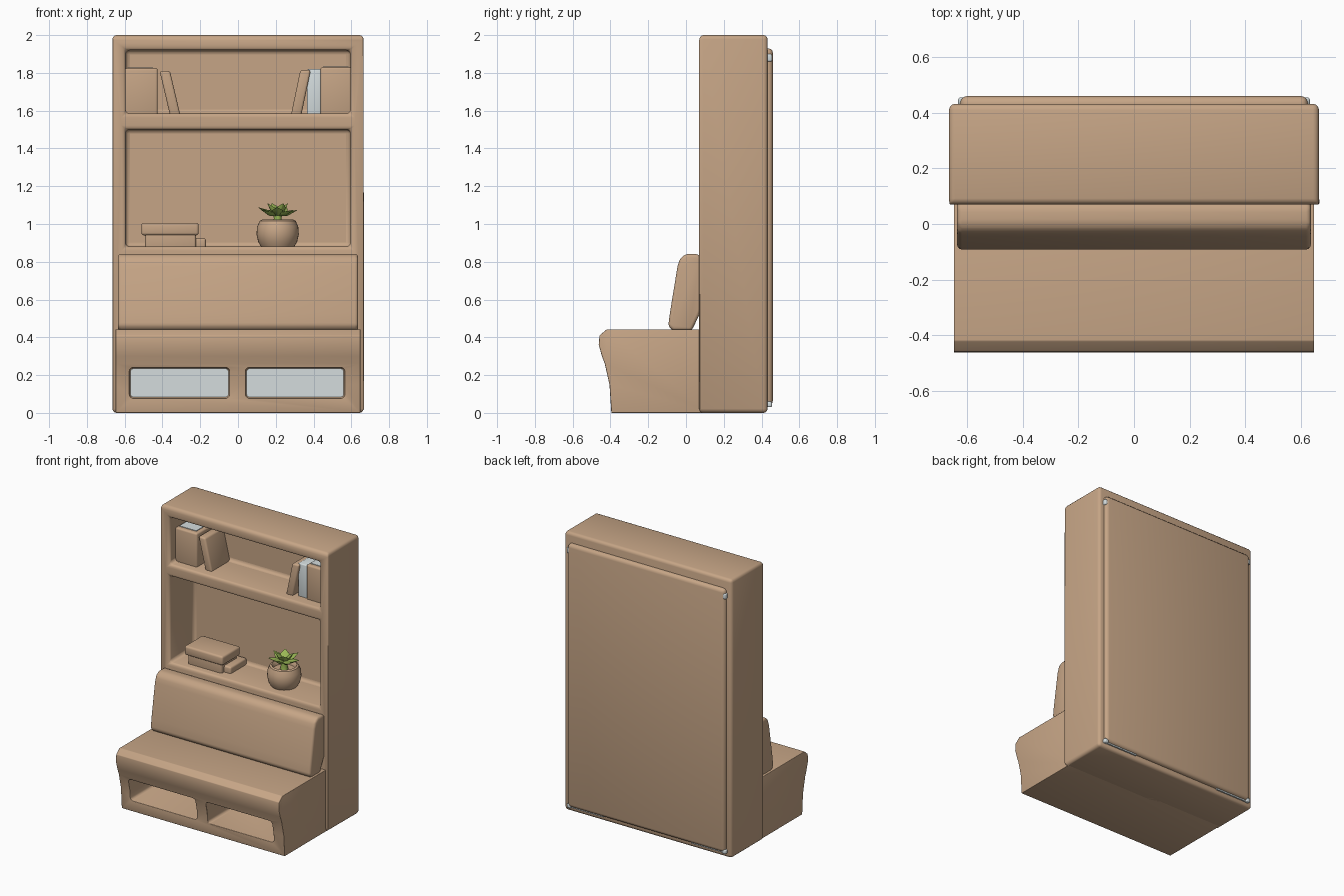
import bpy, bmesh, math
from mathutils import Vector, Matrix

if "Cube" in bpy.data.objects:
    bpy.data.objects.remove(bpy.data.objects["Cube"])


def material(name, rgb):
    m = bpy.data.materials.new(name)
    m.diffuse_color = (*rgb, 1)
    m.use_nodes = True
    m.node_tree.nodes["Principled BSDF"].inputs["Base Color"].default_value = m.diffuse_color
    return m


TAN = material("warm tan", (0.565, 0.376, 0.238))
GREY = material("pale grey", (0.66, 0.72, 0.73))
GREEN = material("leaf green", (0.32, 0.47, 0.09))


def finish(name, bm, mat, bevel=0.0, segments=3, cuts=()):
    bmesh.ops.recalc_face_normals(bm, faces=bm.faces[:])
    me = bpy.data.meshes.new(name)
    bm.to_mesh(me)
    bm.free()
    ob = bpy.data.objects.new(name, me)
    bpy.context.collection.objects.link(ob)
    me.materials.append(mat)
    bpy.ops.object.select_all(action='DESELECT')
    bpy.context.view_layer.objects.active = ob
    ob.select_set(True)
    for c in cuts:
        mod = ob.modifiers.new("cut", 'BOOLEAN')
        mod.object = c
        mod.operation = 'DIFFERENCE'
        mod.solver = 'EXACT'
        bpy.ops.object.modifier_apply(modifier=mod.name)
    for c in cuts:
        bpy.data.objects.remove(c)
    if bevel:
        mod = ob.modifiers.new("soft edges", 'BEVEL')
        mod.width = bevel
        mod.segments = segments
        mod.limit_method = 'ANGLE'
        mod.angle_limit = math.radians(28)
        bpy.ops.object.modifier_apply(modifier=mod.name)
    bpy.ops.object.select_all(action='DESELECT')
    ob.select_set(True)
    bpy.ops.object.shade_smooth_by_angle(angle=math.radians(40))
    return ob


def box(name, x, y, z, mat=TAN, bevel=0.0, cuts=(), lean=0.0):
    """Box from (min, max) pairs; lean shifts the top along x."""
    bm = bmesh.new()
    bmesh.ops.create_cube(bm, size=1)
    for v in bm.verts:
        top = v.co.z > 0
        v.co = [r[0] if c < 0 else r[1] for c, r in zip(v.co, (x, y, z))]
        if top:
            v.co.x += lean
    return finish(name, bm, mat, bevel, cuts=cuts)


def extrude_x(name, profile, half, bevel=0.0, cuts=(), segments=3):
    """Extrude a (y, z) outline across x."""
    bm = bmesh.new()
    f = bm.faces.new([bm.verts.new((-half, y, z)) for y, z in profile])
    r = bmesh.ops.extrude_face_region(bm, geom=[f])
    for v in r["geom"]:
        if isinstance(v, bmesh.types.BMVert):
            v.co.x = half
    return finish(name, bm, TAN, bevel, segments, cuts)


def lathe(name, profile, center, mat, steps=32):
    bm = bmesh.new()
    vs = [bm.verts.new((r, 0, z)) for r, z in profile]
    es = [bm.edges.new(p) for p in zip(vs, vs[1:])]
    bmesh.ops.spin(bm, geom=vs + es, axis=(0, 0, 1), cent=(0, 0, 0),
                   angle=math.tau, steps=steps)
    bmesh.ops.remove_doubles(bm, verts=bm.verts[:], dist=0.0005)
    bmesh.ops.translate(bm, verts=bm.verts[:], vec=center)
    return finish(name, bm, mat)


# Cabinet with two open bays above the ledge
bays = [box("cutter_" + n, (-0.595, 0.595), (-0.1, 0.35), z)
        for n, z in (("desk", (0.88, 1.50)), ("shelf", (1.585, 1.92)))]
box("cabinet", (-0.665, 0.665), (0.07, 0.432), (0, 2), bevel=0.022, cuts=bays)

# Raised back panel with small pale corners
box("back_panel", (-0.625, 0.625), (0.40, 0.46), (0.04, 1.93), bevel=0.025)
for sx in (-1, 1):
    for n, z in (("top", (1.86, 1.9)), ("bottom", (0.03, 0.06))):
        box(f"back_corner_{n}", sorted((sx * 0.60, sx * 0.632)), (0.42, 0.455),
            z, GREY, 0.008)
    box("back_lower_strip", sorted((sx * 0.35, sx * 0.60)), (0.42, 0.442),
        (0.032, 0.05), GREY)

# Bench with two storage openings
cubbies = ((-0.575, -0.045), (0.04, 0.565))
cuts = [box("cutter_cubby", x, (-0.6, -0.03), (0.078, 0.24), bevel=0.02)
        for x in cubbies]
extrude_x("bench", [(-0.395, 0), (-0.405, 0.15), (-0.43, 0.26), (-0.445, 0.30),
                    (-0.462, 0.36), (-0.458, 0.41), (-0.42, 0.442),
                    (0.12, 0.442), (0.12, 0)], 0.648, 0.02, cuts)
for x in cubbies:
    box("cubby_back", x, (-0.037, -0.03), (0.085, 0.235), GREY)

# Leaning back cushion
extrude_x("back_cushion", [(-0.07, 0.435), (-0.094, 0.46), (-0.085, 0.53),
                           (-0.045, 0.775), (-0.03, 0.82), (0.0, 0.842),
                           (0.06, 0.842), (0.09, 0.82), (0.09, 0.56),
                           (0.03, 0.435)], 0.636, 0.026)

# Items on the ledge: a box with a lid and a flat book
box("storage_box", (-0.492, -0.222), (0.13, 0.31), (0.86, 0.97), bevel=0.012)
box("storage_box_lid", (-0.512, -0.208), (0.12, 0.325), (0.94, 1.006), bevel=0.014)
box("flat_book", (-0.33, -0.17), (0.16, 0.345), (0.86, 0.925), bevel=0.012)

# Potted plant
POT = Vector((0.21, 0.225, 0.875))
lathe("pot", [(0, 0), (0.085, 0), (0.103, 0.03), (0.112, 0.07), (0.109, 0.11),
              (0.095, 0.142), (0.082, 0.148), (0.074, 0.138), (0.07, 0.12),
              (0, 0.12)], POT, TAN)
lathe("stem", [(0.028, 0), (0.02, 0.04), (0.025, 0.07), (0, 0.08)],
      POT + Vector((0, 0, 0.115)), GREEN, 10)


def leaf(angle, length, rise):
    bm = bmesh.new()
    p = [(0, -0.018, 0), (0, 0.018, 0), (0.5 * length, -0.034, rise * 0.6),
         (0.5 * length, 0.034, rise * 0.6), (length, 0, rise),
         (0.45 * length, 0, rise * 0.25 - 0.012), (0, 0, 0.015),
         (0.5 * length, 0, rise * 0.5 + 0.004)]
    for c in p:
        bm.verts.new(c)
    bmesh.ops.convex_hull(bm, input=bm.verts[:])
    bm.transform(Matrix.Translation(POT + Vector((0, 0, 0.17)))
                 @ Matrix.Rotation(angle, 4, 'Z'))
    finish("leaf", bm, GREEN, 0.004, 2)


for i in range(7):
    leaf(math.tau * i / 7 + 0.2, 0.112, 0.045 if i % 2 else 0.03)
for i in range(4):
    leaf(math.tau * i / 4 + 0.5, 0.065, 0.068)

# Books on the top shelf, with one leaning against each group
box("left_books", (-0.60, -0.425), (0.14, 0.36), (1.57, 1.825), bevel=0.012)
box("left_book_pages", (-0.585, -0.45), (0.17, 0.34), (1.82, 1.829), GREY)
box("left_leaning_book", (-0.36, -0.305), (0.14, 0.355), (1.575, 1.81),
    bevel=0.012, lean=-0.055)
box("right_leaning_book", (0.28, 0.335), (0.14, 0.355), (1.575, 1.815),
    bevel=0.012, lean=0.05)
box("right_pale_book", (0.365, 0.44), (0.16, 0.355), (1.575, 1.82), GREY, 0.008)
box("right_books", (0.436, 0.60), (0.15, 0.36), (1.57, 1.83), bevel=0.012)
box("right_book_pages", (0.45, 0.585), (0.18, 0.34), (1.826, 1.834), GREY)
